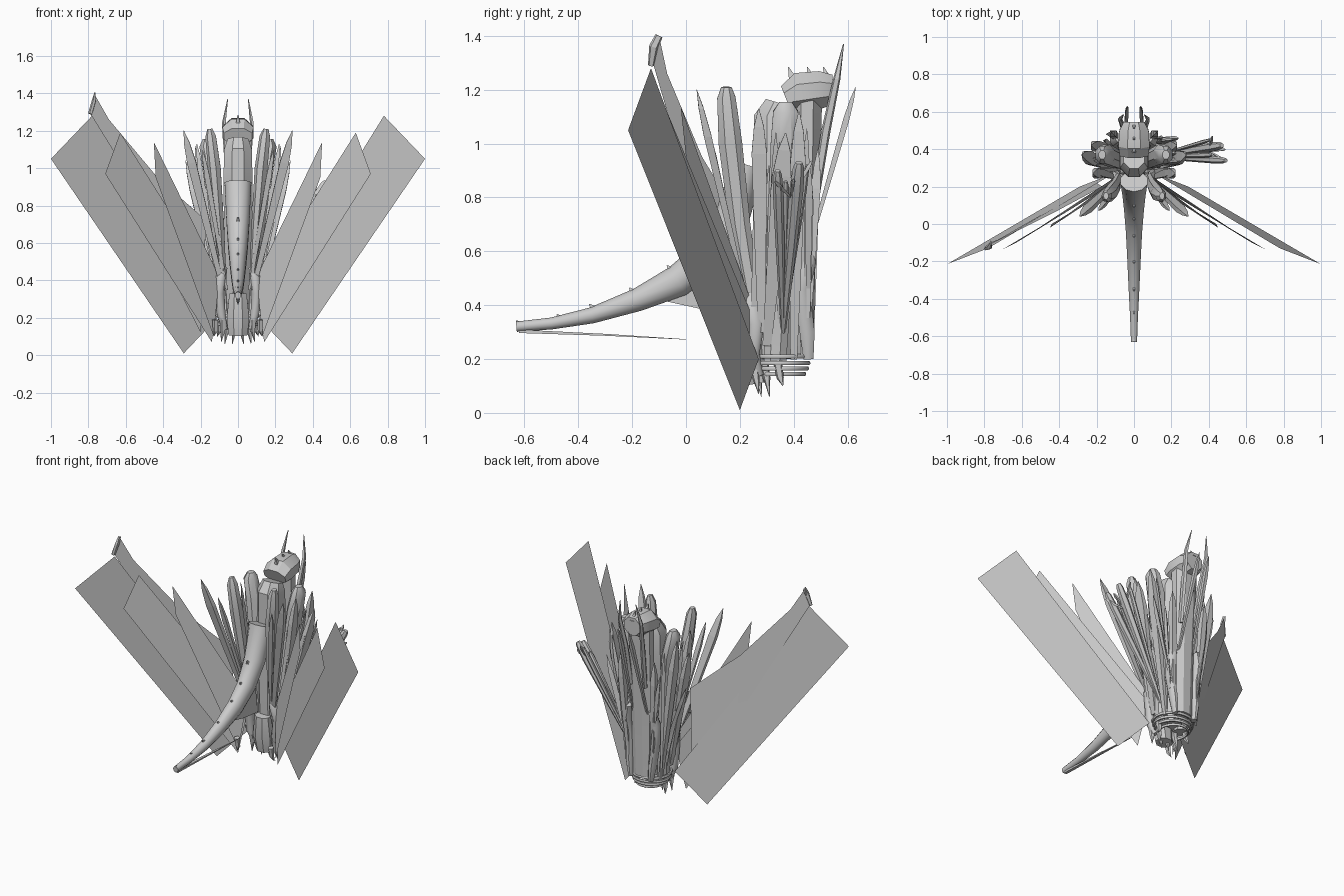
import bpy, bmesh, math, random
from mathutils import Vector

random.seed(4)


def finish(name, bm, smooth=None):
    bmesh.ops.recalc_face_normals(bm, faces=bm.faces)
    me = bpy.data.meshes.new(name)
    bm.to_mesh(me)
    bm.free()
    ob = bpy.data.objects.new(name, me)
    bpy.context.collection.objects.link(ob)
    if smooth:
        bpy.ops.object.select_all(action='DESELECT')
        ob.select_set(True)
        bpy.context.view_layer.objects.active = ob
        bpy.ops.object.shade_smooth_by_angle(angle=math.radians(smooth))
    return ob


def loft(name, rings, sides=6, smooth=None, sx=1):
    """Tapered tube; each ring is (x, y, z, half width, half depth)."""
    bm = bmesh.new()
    pts = [Vector((r[0] * sx, r[1], r[2])) for r in rings]
    loops = []
    for i, r in enumerate(rings):
        t = (pts[min(i + 1, len(pts) - 1)] - pts[max(i - 1, 0)]).normalized()
        side = Vector((1, 0, 0))
        side = (side - t * side.dot(t)).normalized()
        up = t.cross(side)
        loops.append([bm.verts.new(pts[i] + side * r[3] * math.cos(a) + up * r[4] * math.sin(a))
                      for a in [2 * math.pi * (k + .5) / sides for k in range(sides)]])
    for a, b in zip(loops, loops[1:]):
        for k in range(sides):
            j = (k + 1) % sides
            bm.faces.new((a[k], a[j], b[j], b[k]))
    bm.faces.new(loops[0])
    bm.faces.new(loops[-1])
    return finish(name, bm, smooth)


def sheet(name, pts, sx=1):
    bm = bmesh.new()
    bm.faces.new([bm.verts.new((p[0] * sx, p[1], p[2])) for p in pts])
    return finish(name, bm)


def blade(name, base, tip, w, d, sx=1, sides=4):
    """Long shard: narrow at the foot, widest near the top, pointed."""
    b, t = Vector(base), Vector(tip)
    rings = [(*b.lerp(t, f), w * s, d * s) for f, s in
             ((0, .45), (.45, .8), (.8, 1), (.92, .65), (1, .05))]
    return loft(name, rings, sides, None, sx)


# wing membranes, nested on each side
for sx, tag in ((1, "right"), (-1, "left")):
    sheet("outer_wing_" + tag, [(.29, .20, .01), (1, -.215, 1.05), (.78, -.13, 1.28), (.11, .27, .2)], sx)
    sheet("middle_wing_" + tag, [(.14, .20, .07), (.71, -.14, .97), (.63, -.10, 1.19), (.1, .25, .35)], sx)
    sheet("inner_wing_" + tag, [(.13, .19, .1), (.44, 0, .95), (.45, -.02, 1.14), (.1, .24, .42)], sx)
    blade("wing_finger_" + tag, (.08, .24, .35), (.29, .04, 1.20), .034, .02, sx)
# left wing is torn, with an extra fold and hooked tip
sheet("wing_fold", [(-.2, .22, .12), (-.79, -.12, 1.29), (-.77, -.1, 1.4),
                    (-.69, -.07, 1.26), (-.43, .06, .95), (-.17, .2, .72)])
loft("wing_hook", [(-.79, -.13, 1.29, .012, .012), (-.77, -.12, 1.36, .012, .018),
                   (-.765, -.1, 1.4, .004, .015)], 5)

# curved tail with a flat-capped root
tail = [(0, -.63, .32, .017, .019), (0, -.5, .332, .022, .022), (0, -.35, .362, .03, .03),
        (0, -.18, .42, .038, .043), (0, -.03, .49, .046, .06), (0, .08, .58, .055, .065),
        (0, .17, .72, .065, .065), (0, .23, .92, .075, .06)]
loft("tail", tail, 10, 45)
# dorsal spikes along the tail
for i, (y, z, s) in enumerate([(-.63, .333, .012), (-.48, .35, .02), (-.36, .385, .024), (-.21, .44, .03),
                               (-.07, .52, .035), (.02, .6, .035), (.09, .71, .035)]):
    loft(f"tail_spike_{i}", [(0, y + .03, z - .01, s * .7, s), (0, y, z + s * .8, .002, .003)], 4)
# fins beneath the tail
loft("tail_fin", [(0, -.62, .303, .014, .009), (0, -.3, .29, .011, .005), (0, .0, .273, .002, .001)], 4)
sheet("tail_web", [(0, -.1, .42), (0, .06, .385), (0, .2, .37), (0, .17, .6), (0, .05, .5)])

# central trunk and rear column with the squared-off head
loft("trunk", [(0, .33, .2, .07, .07), (0, .33, .5, .075, .08), (0, .335, .9, .085, .09),
               (0, .335, 1.1, .08, .09), (0, .35, 1.15, .06, .06)], 8, 30)
loft("rear_column", [(0, .44, .22, .06, .035), (0, .44, .6, .07, .045),
                     (0, .45, 1.0, .08, .055), (0, .45, 1.16, .08, .06)], 8, 30)
loft("head", [(0, .37, 1.17, .082, .05), (0, .42, 1.19, .09, .08),
              (0, .5, 1.2, .085, .075), (0, .545, 1.2, .06, .06)], 8, 30)
for i, y in enumerate((.39, .46, .52)):
    loft(f"crest_{i}", [(0, y + .01, 1.23, .02, .025), (0, y - .01, 1.285, .002, .002)], 4)

for sx, tag in ((1, "right"), (-1, "left")):
    # horns and back spines
    loft("horn_" + tag, [(.05, .48, .8, .012, .016), (.06, .52, 1.05, .014, .018),
                         (.075, .56, 1.24, .011, .014), (.055, .585, 1.37, .002, .002)], 5, None, sx)
    blade("back_spine_" + tag, (.05, .46, .62), (.035, .63, 1.21), .014, .016, sx)
    # rounded folded limbs
    loft("front_fold_" + tag, [(.08, .25, .4, .02, .03), (.1, .2, .7, .028, .04), (.125, .165, 1.0, .036, .045),
                               (.145, .15, 1.17, .03, .035), (.15, .15, 1.21, .014, .02)], 7, 35, sx)
    loft("folded_leg_" + tag, [(.07, .33, .18, .035, .045), (.1, .35, .6, .04, .055), (.145, .37, 1.0, .045, .06),
                               (.17, .37, 1.12, .04, .05), (.17, .37, 1.155, .02, .025)], 8, 35, sx)
    # side blades
    for i, (b, t, w, d) in enumerate([
            ((.1, .3, .25), (.28, .37, 1.04), .02, .05), ((.1, .4, .2), (.23, .42, 1.12), .025, .04),
            ((.11, .28, .3), (.22, .27, 1.13), .022, .04), ((.1, .25, .3), (.2, .28, 1.02), .02, .03),
            ((.08, .45, .25), (.12, .49, .98), .025, .025), ((.11, .35, .35), (.25, .33, .92), .02, .03),
            ((.06, .24, .35), (.19, .07, 1.1), .02, .014)]):
        blade(f"side_blade_{i}_{tag}", b, t, w, d, sx)
    for i in range(8):
        y = random.uniform(.28, .47)
        blade(f"splinter_{i}_{tag}", (random.uniform(.06, .12), y, random.uniform(.2, .4)),
              (random.uniform(.12, .26), y + random.uniform(-.02, .03), random.uniform(.8, 1.1)),
              .012, .016, sx, 3)
    # knotted joints near the base
    loft("front_joint_" + tag, [(.07, .25, .47, .015, .02), (.09, .24, .42, .03, .038), (.1, .26, .33, .03, .035),
                                (.09, .25, .22, .025, .025), (.07, .27, .14, .015, .02)], 8, 50, sx)
    loft("rear_joint_" + tag, [(.08, .46, .65, .02, .025), (.1, .45, .56, .03, .036), (.09, .43, .46, .028, .034),
                               (.08, .45, .3, .025, .03), (.07, .455, .2, .015, .02)], 8, 50, sx)
    # claws pointing down
    for i, (x, y, z) in enumerate([(.02, .27, .06), (.06, .3, .06), (.1, .35, .1), (.08, .26, .07), (.12, .17, .1)]):
        loft(f"claw_{i}_{tag}", [(x, y - .01, .19, .018, .018), (x, y, .13, .014, .014),
                                 (x + .01, y + .01, z, .001, .001)], 5, None, sx)

# rib hoops round the base
for i, (z, rx, ry) in enumerate([(.145, .085, .09), (.165, .105, .1), (.185, .115, .105), (.21, .12, .11)]):
    bpy.ops.mesh.primitive_torus_add(major_segments=24, minor_segments=6, major_radius=1,
                                     minor_radius=.075, location=(0, .35, z))
    hoop = bpy.context.object
    hoop.name = f"rib_hoop_{i}"
    hoop.scale = (rx, ry, .11)
    bpy.ops.object.shade_smooth_by_angle(angle=math.radians(60))
# block at the foot of the trunk
loft("base_block", [(0, .27, .11, .055, .045), (0, .255, .2, .065, .05), (0, .25, .33, .05, .04)], 8, 30)

# loose arm bundle on the right only
for i, (t, w, d) in enumerate([((.47, .42, .93), .026, .026), ((.49, .34, .9), .026, .02), ((.41, .45, .92), .014, .012),
                               ((.42, .37, .86), .015, .015)]):
    b, t = Vector((.1, .36, .3)), Vector(t)
    loft(f"arm_bundle_{i}", [(*b.lerp(t, f), w * s, d * s) for f, s in
                             ((0, .4), (.5, .8), (.85, 1), (.97, .8), (1, .5))], 6, 35)
for i, p in enumerate([(.42, .47, .94), (.49, .4, .87), (.495, .33, .86)]):
    blade(f"arm_claw_{i}", (.4, .39, .8), p, .01, .01)
